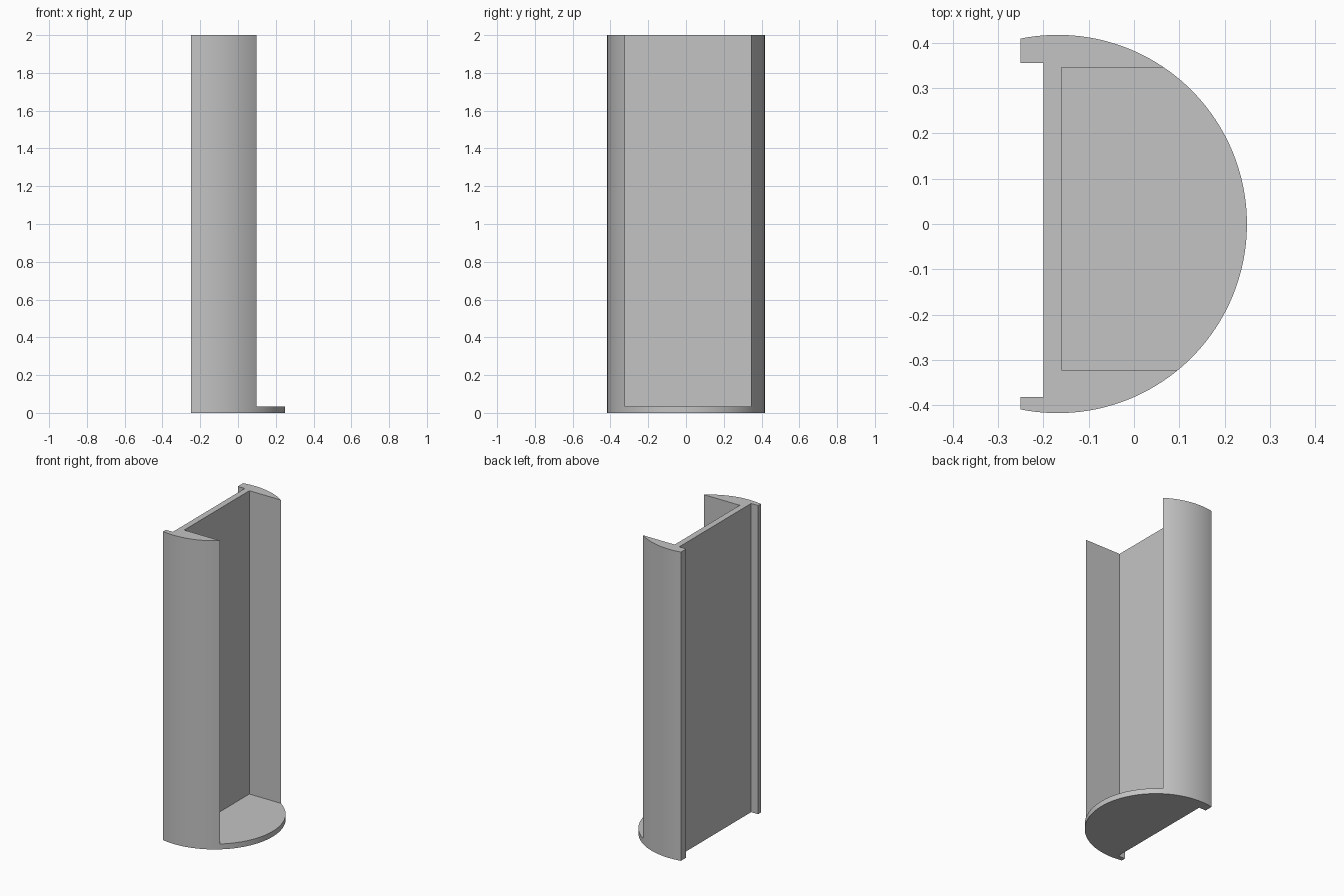
import bpy
import math

cube = bpy.data.objects.get("Cube")
if cube:
    bpy.data.objects.remove(cube, do_unlink=True)

HEIGHT = 2.0
RADIUS = 0.417
CENTRE_X = -0.168
BASE = 0.035

grey = bpy.data.materials.new("plain_grey")
grey.use_nodes = True
colour = (0.55, 0.55, 0.55, 1)
grey.diffuse_color = colour
grey.node_tree.nodes["Principled BSDF"].inputs["Base Color"].default_value = colour


def cut_box(target, name, low, high):
    """Subtract an axis-aligned box from the target, then discard the cutter."""
    middle = [(a + b) / 2 for a, b in zip(low, high)]
    bpy.ops.mesh.primitive_cube_add(size=1, location=middle)
    cutter = bpy.context.object
    cutter.name = name
    cutter.scale = [b - a for a, b in zip(low, high)]
    cutter.hide_render = True
    cutter.data.materials.append(grey)
    bpy.context.view_layer.update()
    mod = target.modifiers.new(name, "BOOLEAN")
    mod.operation = "DIFFERENCE"
    mod.solver = "EXACT"
    mod.object = cutter
    bpy.ops.object.select_all(action="DESELECT")
    target.select_set(True)
    bpy.context.view_layer.objects.active = target
    bpy.ops.object.modifier_apply(modifier=mod.name)
    bpy.data.objects.remove(cutter, do_unlink=True)


# Round column
bpy.ops.mesh.primitive_cylinder_add(vertices=160, radius=RADIUS, depth=HEIGHT,
                                    location=(CENTRE_X, 0, HEIGHT / 2))
column = bpy.context.object
column.name = "half_round_channel"
column.data.materials.append(grey)

# Flat back, shallow back recess, and deep open pocket above the base plate
cut_box(column, "back_cutter", (-1, -1, -1), (-0.25, 1, 3))
cut_box(column, "recess_cutter", (-0.5, -0.381, -1), (-0.2, 0.355, 3))
cut_box(column, "pocket_cutter", (-0.16, -0.322, BASE), (1, 0.345, 3))

bpy.ops.object.shade_smooth_by_angle(angle=math.radians(30))
